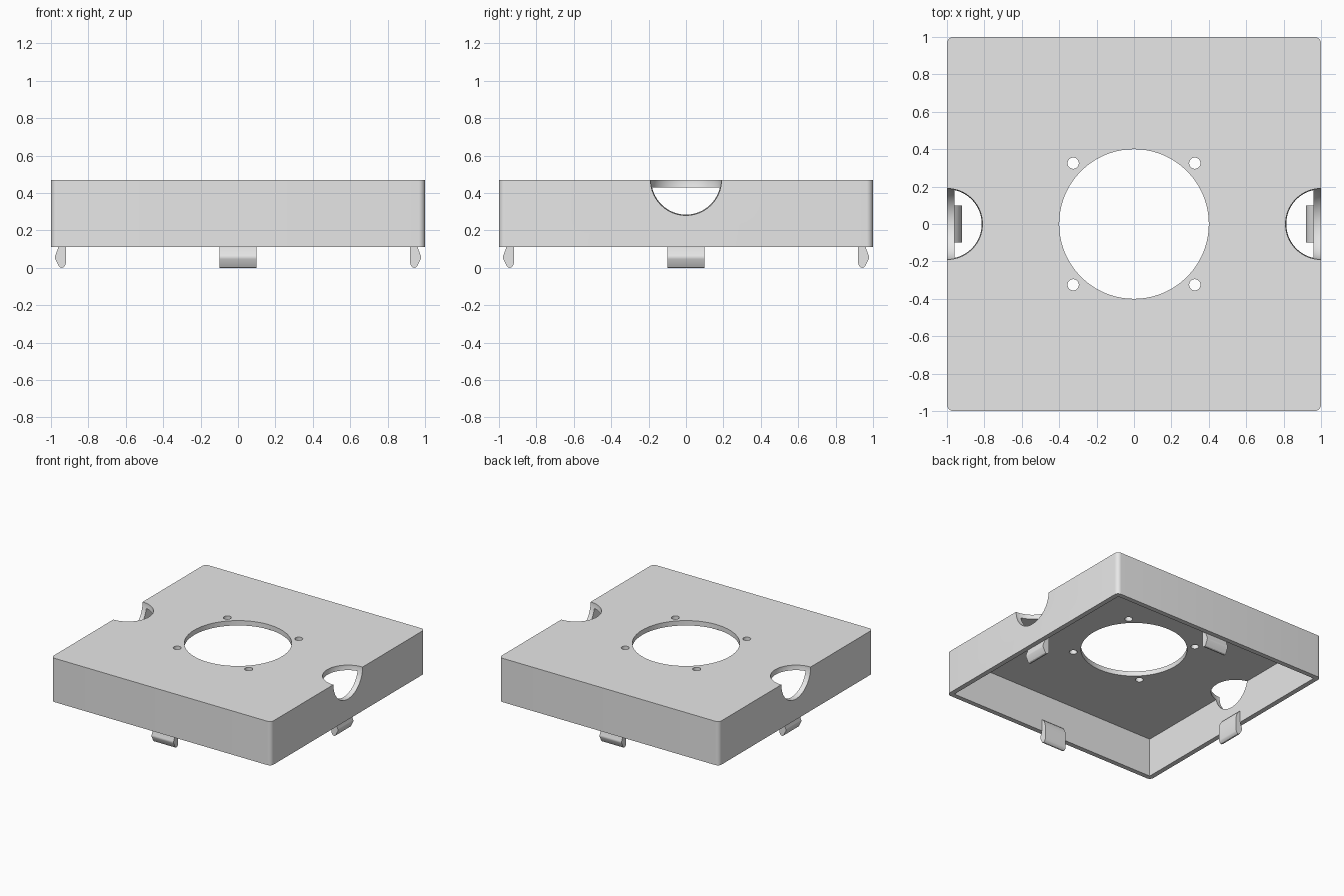
import bpy, bmesh, math
from mathutils import Matrix, Vector

if "Cube" in bpy.data.objects:
    bpy.data.objects.remove(bpy.data.objects["Cube"], do_unlink=True)

RIM, TOP, WALL = 0.11, 0.47, 0.04

grey = bpy.data.materials.new("light grey plastic")
grey.use_nodes = True
colour = (0.8, 0.8, 0.8, 1)
grey.diffuse_color = colour
grey.node_tree.nodes["Principled BSDF"].inputs["Base Color"].default_value = colour


def finish(name, bm):
    bmesh.ops.recalc_face_normals(bm, faces=bm.faces)
    mesh = bpy.data.meshes.new(name)
    bm.to_mesh(mesh)
    bm.free()
    obj = bpy.data.objects.new(name, mesh)
    bpy.context.collection.objects.link(obj)
    mesh.materials.append(grey)
    return obj


def extrude(name, points, direction):
    """Solid made by sweeping a flat outline along a direction."""
    bm = bmesh.new()
    face = bm.faces.new([bm.verts.new(p) for p in points])
    new = bmesh.ops.extrude_face_region(bm, geom=[face])["geom"]
    verts = [v for v in new if isinstance(v, bmesh.types.BMVert)]
    bmesh.ops.translate(bm, verts=verts, vec=direction)
    return finish(name, bm)


def select_only(obj):
    bpy.ops.object.select_all(action="DESELECT")
    obj.select_set(True)
    bpy.context.view_layer.objects.active = obj


def cut(target, cutter):
    cutter.hide_render = True
    mod = target.modifiers.new("cut", "BOOLEAN")
    mod.operation, mod.solver, mod.object = "DIFFERENCE", "EXACT", cutter
    select_only(target)
    bpy.ops.object.modifier_apply(modifier=mod.name)
    bpy.data.objects.remove(cutter, do_unlink=True)


def disc(x, y, r, n, z):
    return [(x + r * math.cos(2 * math.pi * i / n),
             y + r * math.sin(2 * math.pi * i / n), z) for i in range(n)]


def smooth(obj):
    select_only(obj)
    bpy.ops.object.shade_smooth_by_angle(angle=math.radians(30))


# Cover: block with rounded upright corners
radius, steps = 0.035, 8
outline = []
for quarter, (sx, sy) in enumerate([(1, 1), (-1, 1), (-1, -1), (1, -1)]):
    for i in range(steps + 1):
        a = math.pi / 2 * (quarter + i / steps)
        outline.append((sx * (1 - radius) + radius * math.cos(a),
                        sy * (1 - radius) + radius * math.sin(a), RIM))
cover = extrude("cover", outline, (0, 0, TOP - RIM))

# Hollow underside, open at the bottom
w = 1 - WALL
cut(cover, extrude("cavity_cutter", [(-w, -w, 0), (w, -w, 0), (w, w, 0), (-w, w, 0)],
                   (0, 0, TOP - WALL)))

# Fan opening and four screw holes
cut(cover, extrude("opening_cutter", disc(0, 0, 0.4, 96, 0.3), (0, 0, 0.4)))
for x in (-0.325, 0.325):
    for y in (-0.325, 0.325):
        cut(cover, extrude("screw_cutter", disc(x, y, 0.03, 32, 0.3), (0, 0, 0.4)))

# Round finger notches on the left and right top edges
for x in (-1, 1):
    bm = bmesh.new()
    bmesh.ops.create_uvsphere(bm, u_segments=72, v_segments=37, radius=0.19)
    bmesh.ops.rotate(bm, verts=bm.verts, matrix=Matrix.Rotation(math.pi / 72, 3, "Z"))
    bmesh.ops.translate(bm, verts=bm.verts, vec=(x, 0, TOP))
    cut(cover, finish("notch_cutter", bm))
smooth(cover)

# Snap clips in the middle of each wall: (distance out, height)
profile = [(0.962, 0.21), (0.945, 0.195), (0.928, 0.17), (0.92, 0.14), (0.92, 0.025),
           (0.925, 0.011), (0.935, 0.002), (0.945, 0), (0.955, 0.005), (0.961, 0.015),
           (0.977, 0.047), (0.979, 0.056), (0.977, 0.065), (0.962, 0.104), (0.962, 0.12)]
for i, side in enumerate(("left", "back", "right", "front")):
    clip = extrude(side + "_clip", [(d, -0.1, z) for d, z in profile], (0, 0.2, 0))
    clip.data.transform(Matrix.Rotation(math.pi / 2 * i, 4, "Z"))
    smooth(clip)
